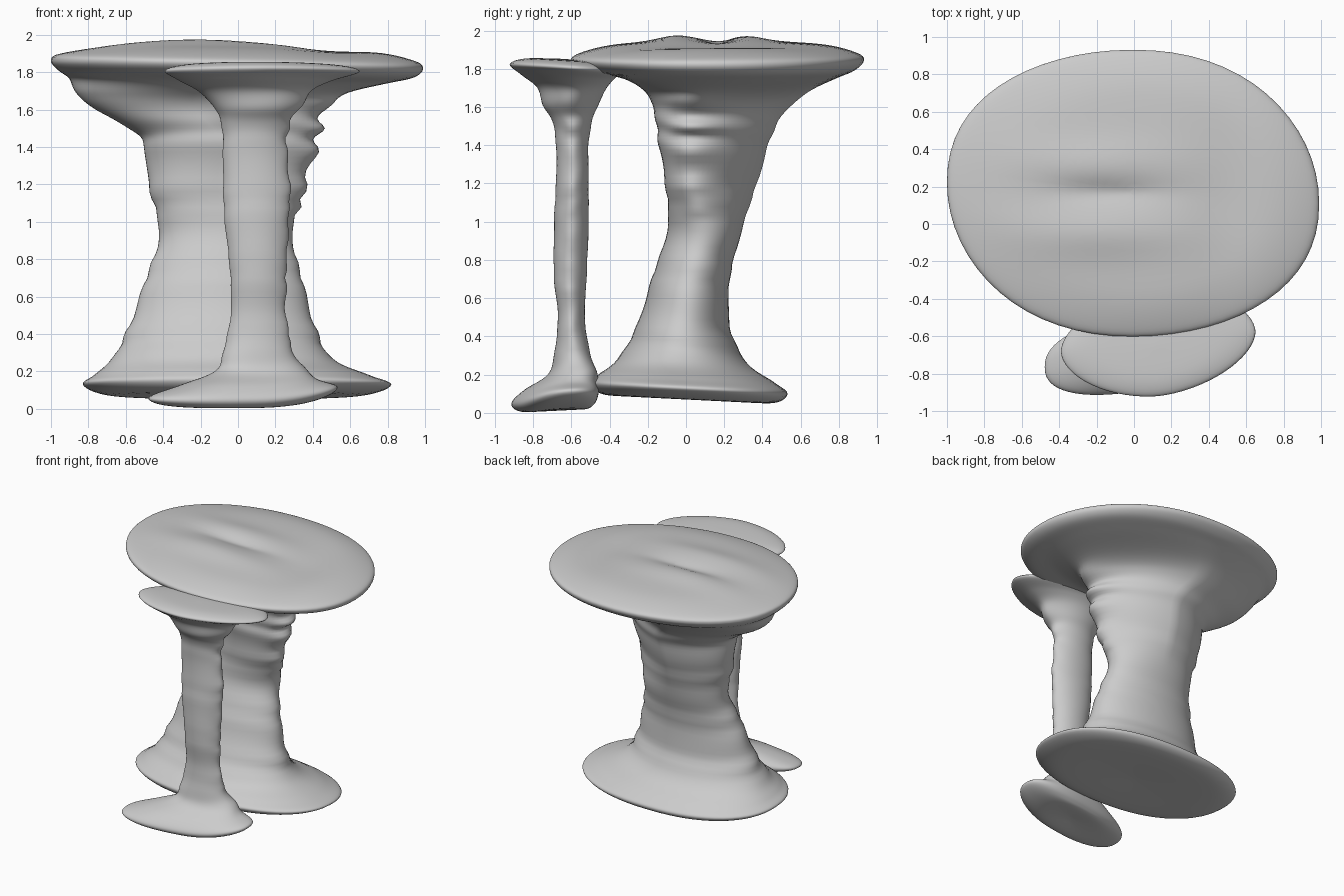
import bpy, bmesh, math
from mathutils import Vector

cube = bpy.data.objects.get("Cube")
if cube:
    bpy.data.objects.remove(cube, do_unlink=True)

STONE = (0.6, 0.6, 0.6, 1)
stone = bpy.data.materials.new("grey stone")
stone.use_nodes = True
stone.diffuse_color = STONE
stone.node_tree.nodes["Principled BSDF"].inputs["Base Color"].default_value = STONE
SIDES = 64
STEPS = 6


def smooth(a, b, v):
    t = min(max((v - a) / (b - a), 0), 1)
    return t * t * (3 - 2 * t)


def resample(rows):
    """Pass a smooth curve through the section rows."""
    out = []
    for i in range(len(rows) - 1):
        p = [rows[min(max(i + k, 0), len(rows) - 1)] for k in (-1, 0, 1, 2)]
        for s in range(STEPS):
            t = s / STEPS
            out.append([b + t / 2 * (c - a + t * (2 * a - 5 * b + 4 * c - d + t * (3 * (b - c) + d - a)))
                        for a, b, c, d in zip(*p)])
    return out + [list(rows[-1])]


def signed_power(v, e):
    return math.copysign(abs(v) ** e, v)


def loft(name, rows, shape, foot_power, cap_power, ridge_start, ridge_size):
    """Skin squashed rings; each row is height, right, left, front, back."""
    bm = bmesh.new()
    rings = []
    for z, x0, x1, y0, y1 in resample(rows):
        cx, cy = (x0 + x1) / 2, (y0 + y1) / 2
        foot, cap = 1 - smooth(0.1, 0.45, z), smooth(1.62, 1.8, z)
        shaft = 1 - foot - cap
        power = shaft + foot * foot_power + cap * cap_power
        ridge = ridge_size * shaft * smooth(ridge_start, ridge_start + 0.06, z)
        ring = []
        for i in range(SIDES):
            a = math.tau * i / SIDES
            c, s = signed_power(math.cos(a), power), signed_power(math.sin(a), power)
            # broad folds run round the shaft, a knobbly ridge runs up its left edge
            fold = 0.015 * shaft * math.sin(z * 34 + math.sin(z * 17) + 2 * s)
            knob = ridge * max(c, 0) ** 8 * (0.6 + 0.4 * math.sin(z * 43 + math.sin(z * 17)))
            x = cx + (x1 - x0) / 2 * c * (1 + fold + knob)
            y = cy + (y1 - y0) / 2 * s * (1 + fold)
            ring.append(bm.verts.new(shape(Vector((x, y, z)), cx, foot, cap)))
        rings.append(ring)
    for low, high in zip(rings, rings[1:]):
        for i in range(SIDES):
            j = (i + 1) % SIDES
            bm.faces.new((low[i], low[j], high[j], high[i]))
    bm.faces.new(rings[0][::-1])
    bm.faces.new(rings[-1])
    bmesh.ops.triangulate(bm, faces=[f for f in bm.faces if len(f.verts) > 4])
    mesh = bpy.data.meshes.new(name)
    bm.to_mesh(mesh)
    bm.free()
    mesh.materials.append(stone)
    obj = bpy.data.objects.new(name, mesh)
    bpy.context.collection.objects.link(obj)
    for p in mesh.polygons:
        p.use_smooth = True


def bump(p, x, y, wx, wy):
    return math.exp(-((p.x - x) / wx) ** 2 - ((p.y - y) / wy) ** 2)


def shape_large(p, cx, foot, cap):
    """Tip the foot backward, lower the cap's left edge, crease its top."""
    # the upper shaft's side edges swing toward the front
    swing = (1 - cap) * smooth(0.9, 1.25, p.z)
    p.y -= swing * (0.25 * max(p.x - cx, 0) + 0.08 * max(cx - p.x, 0))
    top = smooth(1.85, 1.92, p.z)
    p.z += -0.05 * p.y * foot - 0.02 * p.x * cap
    p.z += top * (0.03 * bump(p, -0.2, -0.05, 0.45, 0.13) + 0.025 * bump(p, -0.2, 0.32, 0.4, 0.12)
                  - 0.02 * bump(p, -0.15, 0.17, 0.3, 0.06) - 0.02 * bump(p, 0.5, 0.1, 0.2, 0.5))
    p.y -= 0.06 * cap * p.x ** 3
    return p


def shape_small(p, cx, foot, cap):
    """Skew both ends toward the back on the left and lift the foot's tip."""
    p.y += (0.15 * foot + 0.1 * cap) * (p.x - cx)
    p.z += foot * (0.25 * max(p.x - 0.1, 0) ** 2 + 0.05 * (p.y + 0.7))
    p.z -= cap * 0.06 * (p.y + 0.7)
    return p


large_rows = [
    (0.08, -0.02, 0.02, -0.02, 0.02),
    (0.07, -0.5, 0.48, -0.32, 0.34),
    (0.08, -0.72, 0.7, -0.45, 0.48),
    (0.13, -0.83, 0.82, -0.5, 0.53),
    (0.18, -0.77, 0.7, -0.46, 0.46),
    (0.27, -0.67, 0.5, -0.36, 0.32),
    (0.45, -0.58, 0.41, -0.26, 0.23),
    (0.7, -0.49, 0.34, -0.18, 0.23),
    (0.95, -0.42, 0.29, -0.1, 0.29),
    (1.2, -0.48, 0.34, -0.09, 0.37),
    (1.4, -0.5, 0.39, -0.12, 0.43),
    (1.5, -0.58, 0.41, -0.13, 0.47),
    (1.6, -0.77, 0.43, -0.14, 0.54),
    (1.68, -0.86, 0.52, -0.2, 0.64),
    (1.75, -0.9, 0.78, -0.33, 0.79),
    (1.79, -0.96, 0.94, -0.53, 0.88),
    (1.84, -1, 0.99, -0.6, 0.93),
    (1.88, -0.95, 0.94, -0.56, 0.9),
    (1.925, -0.67, 0.73, -0.38, 0.73),
    (1.94, -0.35, 0.4, -0.1, 0.45),
    (1.94, -0.02, 0.02, 0.15, 0.19),
]

small_rows = [
    (0.02, 0.02, 0.06, -0.7, -0.66),
    (0.01, -0.25, 0.32, -0.82, -0.54),
    (0.03, -0.43, 0.48, -0.88, -0.5),
    (0.07, -0.47, 0.53, -0.89, -0.48),
    (0.13, -0.3, 0.42, -0.83, -0.47),
    (0.2, -0.12, 0.36, -0.72, -0.47),
    (0.3, -0.08, 0.29, -0.69, -0.5),
    (0.5, -0.04, 0.25, -0.67, -0.53),
    (0.7, -0.04, 0.25, -0.69, -0.52),
    (1, -0.07, 0.26, -0.69, -0.51),
    (1.2, -0.08, 0.27, -0.68, -0.51),
    (1.4, -0.08, 0.25, -0.68, -0.51),
    (1.53, -0.09, 0.27, -0.7, -0.49),
    (1.61, -0.13, 0.32, -0.75, -0.46),
    (1.7, -0.21, 0.38, -0.78, -0.42),
    (1.76, -0.32, 0.5, -0.86, -0.38),
    (1.81, -0.39, 0.65, -0.92, -0.34),
    (1.845, -0.25, 0.52, -0.84, -0.4),
    (1.855, 0.1, 0.14, -0.66, -0.62),
]

loft("large_column", large_rows, shape_large, 0.88, 0.95, 1.02, 0.1)
loft("small_column", small_rows, shape_small, 0.85, 1.12, 0.3, 0.09)
